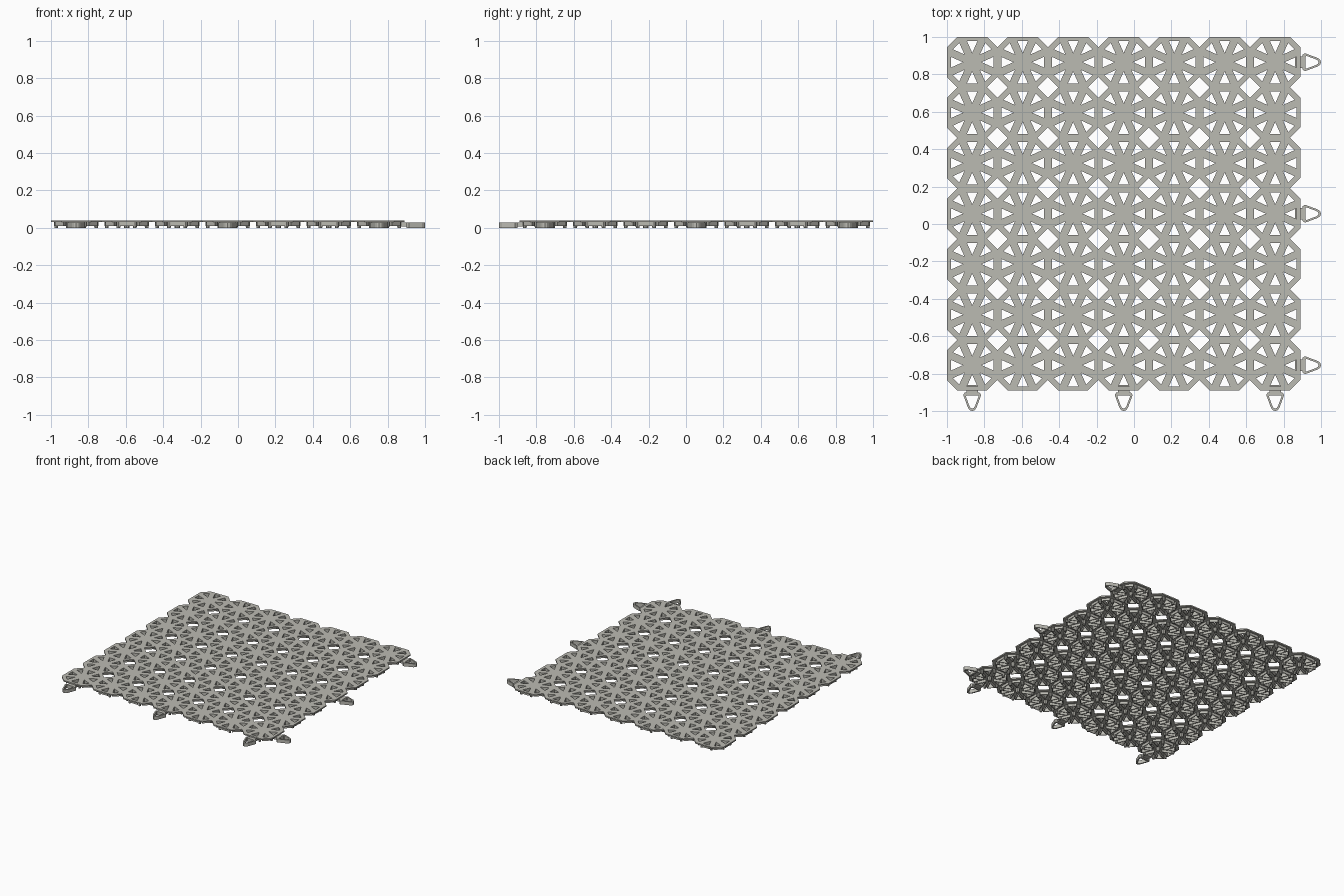
import bpy, bmesh, math
from mathutils import Matrix, Vector

cube = bpy.data.objects.get("Cube")
if cube:
    bpy.data.objects.remove(cube, do_unlink=True)

PITCH, COUNT, CUT = 0.27, 7, 0.056
HALF = PITCH / 2
TOP, UNDER = 0.04, 0.03
EDGE = PITCH * COUNT - 1          # right edge of the tile body

plastic = bpy.data.materials.new("warm grey plastic")
plastic.use_nodes = True
colour = (0.50, 0.495, 0.45, 1)
plastic.diffuse_color = colour
plastic.node_tree.nodes["Principled BSDF"].inputs["Base Color"].default_value = colour


def prism(bm, loops, z0, z1):
    """Fill an outline with optional holes and extrude it upwards."""
    edges = []
    for loop in loops:
        vs = [bm.verts.new((x, y, z0)) for x, y in loop]
        edges += [bm.edges.new((v, vs[i - 1])) for i, v in enumerate(vs)]
    fill = bmesh.ops.triangle_fill(bm, edges=edges, use_beauty=True)
    faces = [f for f in fill["geom"] if isinstance(f, bmesh.types.BMFace)]
    ext = bmesh.ops.extrude_face_region(bm, geom=faces, use_keep_orig=True)
    moved = [v for v in ext["geom"] if isinstance(v, bmesh.types.BMVert)]
    bmesh.ops.translate(bm, vec=(0, 0, z1 - z0), verts=moved)


def finish(bm, name):
    bmesh.ops.recalc_face_normals(bm, faces=bm.faces)
    mesh = bpy.data.meshes.new(name)
    bm.to_mesh(mesh)
    bm.free()
    mesh.materials.append(plastic)
    obj = bpy.data.objects.new(name, mesh)
    bpy.context.collection.objects.link(obj)
    return obj


def turn(points, angle):
    c, s = math.cos(angle), math.sin(angle)
    return [(x * c - y * s, x * s + y * c) for x, y in points]


def grow(points, margin):
    """Enlarge a triangle evenly by a margin on every side."""
    pts = [Vector(p) for p in points]
    mid = sum(pts, Vector((0, 0))) / 3
    perimeter = sum((p - pts[i - 1]).length for i, p in enumerate(pts))
    area = abs((pts[1] - pts[0]).cross(pts[2] - pts[0])) / 2
    scale = 1 + margin * perimeter / (2 * area)
    return [tuple(mid + (p - mid) * scale) for p in pts]


def repeat_cells(cell):
    """Copy one cell over the whole grid."""
    cell.normal_update()
    bmesh.ops.recalc_face_normals(cell, faces=cell.faces)
    source = bpy.data.meshes.new("cell")
    cell.to_mesh(source)
    cell.free()
    grid = bmesh.new()
    for i in range(COUNT):
        for j in range(COUNT):
            spot = Matrix.Translation((-1 + HALF + i * PITCH, 1 - HALF - j * PITCH, 0))
            source.transform(spot)
            grid.from_mesh(source)
            source.transform(spot.inverted())
    bpy.data.meshes.remove(source)
    return grid


# Ring of eight wedge openings, alternating square-on and diagonal
wedges = []
for k in range(8):
    if k % 2:
        wedge = [(0.058, 0), (0.122, 0.024), (0.122, -0.024)]
    else:
        wedge = [(0.05, 0), (0.113, 0.028), (0.113, -0.028)]
    wedges.append(turn(wedge, k * math.pi / 4))

# Top plate: octagonal cells, with diamond gaps left at their corners
flat = HALF - CUT
octagon = []
for k in range(4):
    octagon += turn([(HALF, -flat), (HALF, flat)], k * math.pi / 2)
cell = bmesh.new()
prism(cell, [octagon] + wedges, UNDER, TOP)
plate = repeat_cells(cell)


def on_seam(face):
    c, n = face.calc_center_median(), face.normal
    for value, normal in (((c.x + 1) / PITCH, n.x), ((1 - c.y) / PITCH, n.y)):
        line = round(value)
        if abs(normal) > 0.99 and abs(value - line) < 0.01 and 0 < line < COUNT:
            return True
    return False


plate.normal_update()
bmesh.ops.delete(plate, geom=[f for f in plate.faces if on_seam(f)], context="FACES")
bmesh.ops.remove_doubles(plate, verts=plate.verts, dist=0.0005)
finish(plate, "top_plate")

# Thin walls hanging down around every opening
cell = bmesh.new()
for wedge in wedges:
    prism(cell, [grow(wedge, 0.005), wedge], 0.01, UNDER)
finish(repeat_cells(cell), "underside_ribs")

# Support feet between the openings and in the middle of each cell
cell = bmesh.new()
feet = [(0, 0, 0.016)]
for k in range(8):
    a = (k + 0.5) * math.pi / 4
    feet.append((0.115 * math.cos(a), 0.115 * math.sin(a), 0.011))
for x, y, r in feet:
    bmesh.ops.create_cone(cell, cap_ends=True, segments=8, radius1=r * 0.85, radius2=r,
                          depth=UNDER, matrix=Matrix.Translation((x, y, UNDER / 2)))
finish(repeat_cells(cell), "support_feet")

# Connector loops on the right and front edges
outer = [(0.012, -0.04), (0.024, -0.048), (0.094, -0.022), (0.106, -0.012), (0.11, 0)]
inner = [(0.026, -0.03), (0.032, -0.034), (0.086, -0.014), (0.094, -0.007), (0.096, 0)]
outer, inner = [p + [(x, -y) for x, y in reversed(p[:-1])] for p in (outer, inner)]
neck = [(-0.03, -0.03), (0.015, -0.03), (0.015, 0.03), (-0.03, 0.03)]
for side, angle in (("right", 0), ("front", -math.pi / 2)):
    for n in range(3):
        along = -1 + HALF + n * 3 * PITCH
        place = (EDGE, -along) if side == "right" else (along, -EDGE)
        bm = bmesh.new()
        prism(bm, [outer, inner], 0, 0.028)
        prism(bm, [neck], 0.008, 0.028)
        bm.transform(Matrix.Translation((*place, 0)) @ Matrix.Rotation(angle, 4, "Z"))
        finish(bm, f"{side}_connector_loop_{n + 1}")
